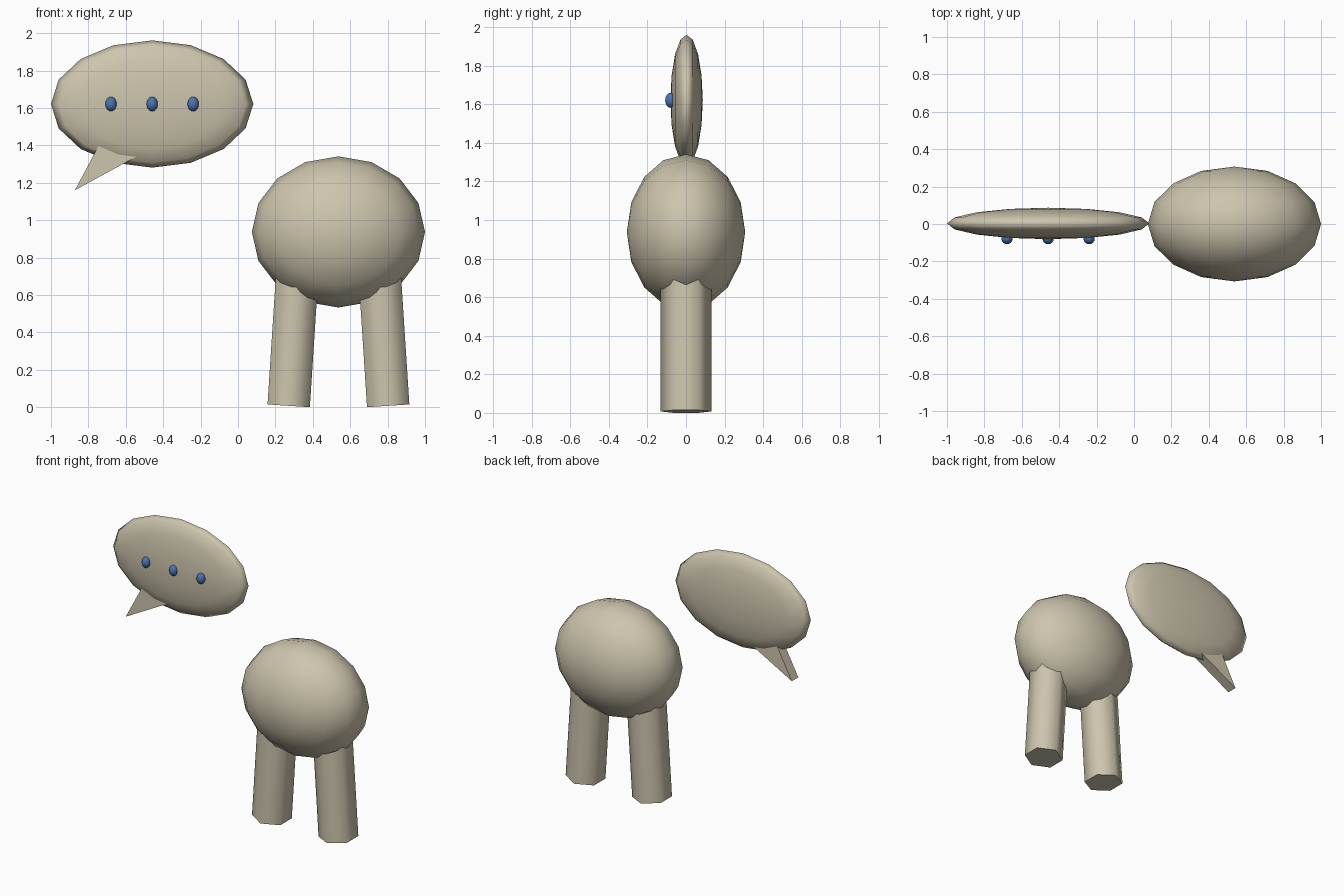
import bpy, bmesh, math
from mathutils import Vector, Matrix

if "Cube" in bpy.data.objects:
    bpy.data.objects.remove(bpy.data.objects["Cube"])


def material(name, rgb):
    m = bpy.data.materials.new(name)
    m.diffuse_color = (*rgb, 1)
    m.use_nodes = True
    m.node_tree.nodes["Principled BSDF"].inputs["Base Color"].default_value = m.diffuse_color
    return m


BEIGE = material("warm beige", (0.61, 0.555, 0.42))
BLUE = material("dot blue", (0.075, 0.17, 0.42))


def make_object(name, bm, mat, angle=None):
    bmesh.ops.recalc_face_normals(bm, faces=bm.faces[:])
    mesh = bpy.data.meshes.new(name)
    bm.to_mesh(mesh)
    bm.free()
    mesh.materials.append(mat)
    ob = bpy.data.objects.new(name, mesh)
    bpy.context.collection.objects.link(ob)
    if angle:
        bpy.ops.object.select_all(action='DESELECT')
        ob.select_set(True)
        bpy.context.view_layer.objects.active = ob
        bpy.ops.object.shade_smooth_by_angle(angle=math.radians(angle))
    return ob


def ellipsoid(name, center, radii, mat):
    # low-poly ball with its poles along y
    bm = bmesh.new()
    bmesh.ops.create_uvsphere(bm, u_segments=16, v_segments=8, radius=1)
    m = (Matrix.Translation(center) @ Matrix.Diagonal((*radii, 1))
         @ Matrix.Rotation(math.pi / 2, 4, 'X'))
    bmesh.ops.transform(bm, matrix=m, verts=bm.verts[:])
    return make_object(name, bm, mat, 180)


# Body
BX = 0.537
ellipsoid("body", (BX, 0, 0.937), (0.463, 0.307, 0.404), BEIGE)

# Two six-sided legs leaning in towards the body
LENGTH = 0.78
for name, side in (("left_leg", -1), ("right_leg", 1)):
    bm = bmesh.new()
    bmesh.ops.create_cone(bm, cap_ends=True, segments=6, radius1=0.131,
                          radius2=0.131, depth=LENGTH)
    spin = max(abs(v.co.x) for v in bm.verts) > 0.12
    m = (Matrix.Translation((BX + side * 0.266, 0, 0.0075))
         @ Matrix.Rotation(-side * math.radians(3.7), 4, 'Y')
         @ Matrix.Translation((0, 0, LENGTH / 2))
         @ Matrix.Rotation(math.radians(30) if spin else 0, 4, 'Z'))
    bmesh.ops.transform(bm, matrix=m, verts=bm.verts[:])
    make_object(name, bm, BEIGE, 65)

# Flat speech bubble with three dots
ellipsoid("speech_bubble", (-0.459, 0.003, 1.621), (0.541, 0.084, 0.34), BEIGE)
for i, x in enumerate((-0.679, -0.459, -0.24)):
    ellipsoid(f"bubble_dot_{i + 1}", (x, -0.079, 1.621), (0.03, 0.029, 0.039), BLUE)

# Wedge-shaped bubble tail, its base sunk into the bubble
tip = Vector((-0.872, 0, 1.16))
base = [tip + (Vector((x, 0, z)) - tip) * 1.08
        for x, z in ((-0.755, 1.38), (-0.555, 1.333))]
bm = bmesh.new()
front = bm.faces.new([bm.verts.new(p + Vector((0, -0.037, 0))) for p in (tip, *base)])
ret = bmesh.ops.extrude_face_region(bm, geom=[front], use_keep_orig=True)
for v in ret["geom"]:
    if isinstance(v, bmesh.types.BMVert):
        v.co.y = 0.037
make_object("bubble_tail", bm, BEIGE)
